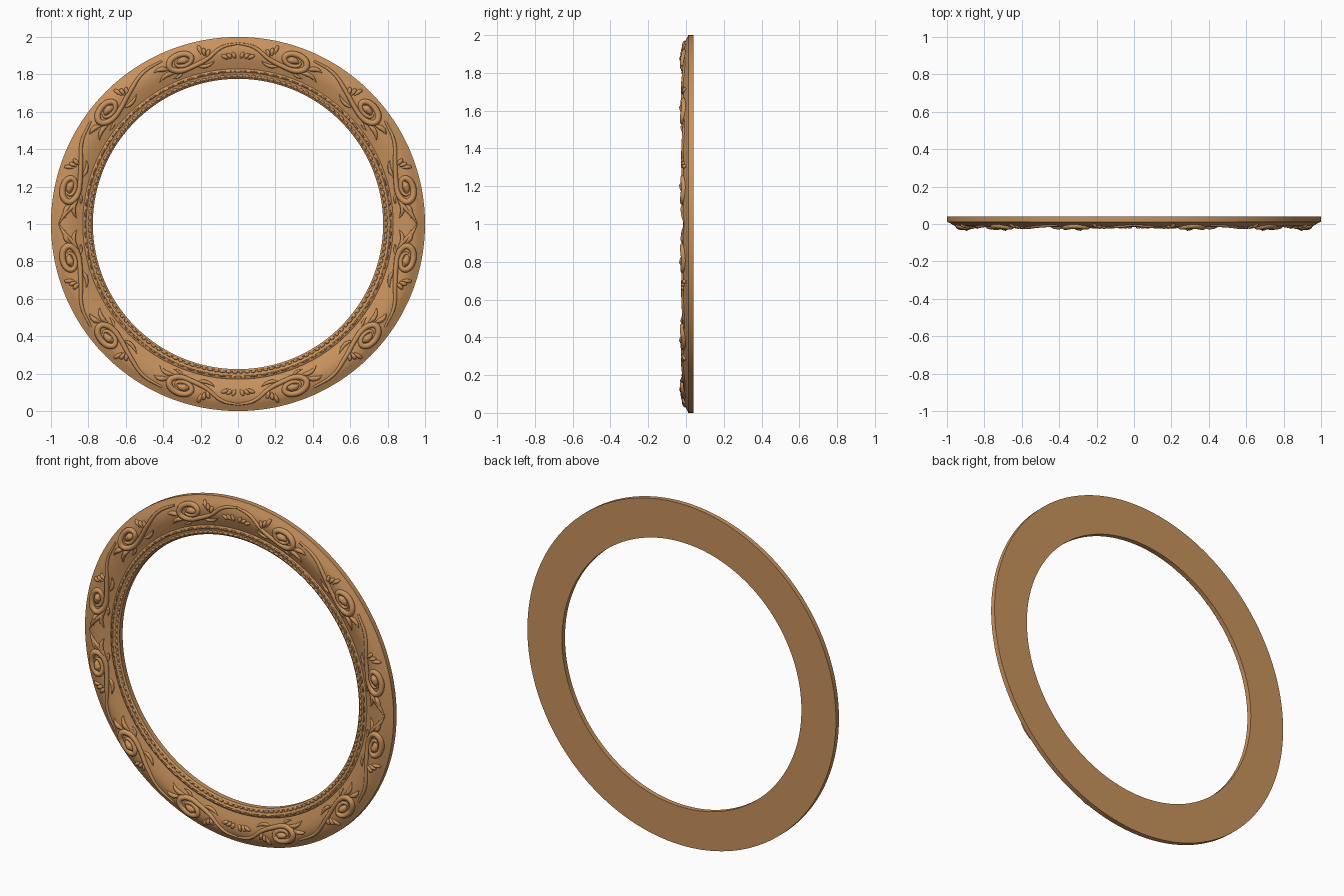
import bpy, bmesh, math, random
from mathutils import Matrix, Vector

random.seed(4)
cube = bpy.data.objects.get("Cube")
if cube:
    bpy.data.objects.remove(cube, do_unlink=True)

wood = bpy.data.materials.new("warm carved wood")
wood.use_nodes = True
color = (0.58, 0.29, 0.11, 1)
wood.diffuse_color = color
wood.node_tree.nodes["Principled BSDF"].inputs["Base Color"].default_value = color
CENTRE = (0, 0, 1)

# Moulding section: radius, depth, from the back outer edge round to the back inner edge
PROFILE = [(1, 0.04), (1, 0.012), (0.985, 0.006), (0.965, -0.007), (0.94, -0.015),
           (0.91, -0.016), (0.88, -0.01), (0.85, 0.0), (0.83, 0.007), (0.822, 0.002),
           (0.812, 0.001), (0.806, 0.006), (0.796, 0.006), (0.786, 0.004),
           (0.776, 0.012), (0.776, 0.04)]


def surface(r):
    """Depth of the moulding face at a radius."""
    for (r0, y0), (r1, y1) in zip(PROFILE[1:], PROFILE[2:]):
        if r1 <= r <= r0 and r0 > r1:
            return y0 + (y1 - y0) * (r0 - r) / (r0 - r1)
    return 0.01


def polar(angle, r, lift=0.0):
    a = math.radians(angle)
    return Vector((r * math.sin(a), surface(r) - lift, r * math.cos(a)))


def finish(obj, angle=40):
    obj.data.materials.clear()
    obj.data.materials.append(wood)
    bpy.ops.object.select_all(action='DESELECT')
    obj.select_set(True)
    bpy.context.view_layer.objects.active = obj
    bpy.ops.object.shade_smooth_by_angle(angle=math.radians(angle))


def mesh_object(name, bm):
    mesh = bpy.data.meshes.new(name)
    bm.to_mesh(mesh)
    bm.free()
    obj = bpy.data.objects.new(name, mesh)
    obj.location = CENTRE
    bpy.context.collection.objects.link(obj)
    return obj


# Round moulding
bm = bmesh.new()
verts = [bm.verts.new((r, y, 0)) for r, y in PROFILE]
edges = [bm.edges.new((v, verts[(i + 1) % len(verts)])) for i, v in enumerate(verts)]
bmesh.ops.spin(bm, geom=verts + edges, cent=(0, 0, 0), axis=(0, 1, 0),
               angle=math.tau, steps=192, use_duplicate=False)
bmesh.ops.remove_doubles(bm, verts=bm.verts[:], dist=0.0001)
bmesh.ops.recalc_face_normals(bm, faces=bm.faces[:])
finish(mesh_object("round_moulding", bm))


# Rows of worn beads around the opening
def bead_row(name, radius, count, length, width):
    bm = bmesh.new()
    for i in range(count):
        a = 360 * (i + 0.5) / count
        place = Matrix.Translation(polar(a, radius)) @ Matrix.Rotation(math.radians(a), 4, 'Y')
        size = random.uniform(0.75, 1.1)
        shape = Matrix.Diagonal((length * size, 0.006 * size, width, 1))
        bmesh.ops.create_icosphere(bm, subdivisions=2, radius=1, matrix=place @ shape)
    finish(mesh_object(name, bm), 60)


bead_row("inner_beading", 0.792, 150, 0.015, 0.008)
bead_row("outer_beading", 0.817, 90, 0.022, 0.005)


# Carved strokes for one quarter, mirrored to the other three
def carving(name, strokes):
    curve = bpy.data.curves.new(name, 'CURVE')
    curve.dimensions = '3D'
    curve.bevel_depth = 1.0
    curve.bevel_resolution = 2
    curve.resolution_u = 4
    curve.use_fill_caps = True
    for points, widths in strokes:
        spline = curve.splines.new('BEZIER')
        spline.bezier_points.add(len(points) - 1)
        for bp, (a, r), w in zip(spline.bezier_points, points, widths):
            bp.co = polar(a, r)
            bp.radius = w
            bp.handle_left_type = bp.handle_right_type = 'AUTO'
    obj = bpy.data.objects.new(name, curve)
    obj.location = CENTRE
    bpy.context.collection.objects.link(obj)
    bpy.ops.object.select_all(action='DESELECT')
    obj.select_set(True)
    bpy.context.view_layer.objects.active = obj
    bpy.ops.object.convert(target='MESH')
    obj = bpy.context.view_layer.objects.active
    mirror = obj.modifiers.new("four quarters", 'MIRROR')
    mirror.use_axis = (True, False, True)
    mirror.use_mirror_merge = False
    finish(obj, 60)


def stroke(points, width):
    """Swelling stroke with thin tips."""
    n = len(points) - 1
    return points, [width * (0.2 + 0.8 * math.sin(math.pi * i / n) ** 0.6) for i in range(n + 1)]


def leaf(a, r, da, dr, width, bend=0.012):
    """Teardrop leaf from a root, bowed outward."""
    pts = [(a + da * t, r + dr * t + bend * math.sin(math.pi * t)) for t in (0, 0.3, 0.65, 1)]
    return pts, [width * 0.4, width, width * 0.8, width * 0.1]


def scroll(a0, r0, lead):
    """Vine that runs in along the lead and curls round the scroll centre."""
    pts = list(lead)
    for i in range(15):
        t = i / 14
        phase = math.radians(-115 + 500 * t)
        size = 1 - 0.62 * t
        pts.append((a0 + 5.3 * size * math.cos(phase), r0 + 0.05 * size * math.sin(phase)))
    n = len(pts) - 1
    return pts, [0.006 + 0.011 * math.sin(math.pi * (i / n) ** 0.8) for i in range(n + 1)]


SCROLLS = [(19, 0.92, [(0, 0.965), (5, 0.95), (11, 0.895)]),
           (49, 0.922, [(25, 0.962), (32, 0.955), (39, 0.915)]),
           (78, 0.918, [(55, 0.96), (62, 0.945), (69, 0.9)])]

vines = [scroll(*s) for s in SCROLLS]
vines.append(stroke([(79, 0.866), (83, 0.88), (86.5, 0.925), (90, 0.958)], 0.013))
carving("scrolling_vines", vines)

leaves = []
for a, r, lead in SCROLLS:
    # Bud inside the curl
    leaves.append(leaf(a - 2.2, r - 0.008, 4.2, 0.006, 0.021, 0.008))
    # Fan of leaves on the outer side of the vine
    for k in range(3):
        leaves.append(leaf(a - 8.5 + k * 0.8, 0.905 + k * 0.012, -1.5 + k * 1.2,
                           0.035 + 0.006 * k, 0.012))
    # Tendrils trailing along the hollow
    leaves.append(leaf(a - 5, 0.868, -6, 0.012, 0.011, -0.012))
    leaves.append(leaf(a + 4, 0.875, 6, -0.012, 0.013, 0.014))
    leaves.append(leaf(a + 5.5, 0.905, 4.5, 0.02, 0.014, 0.01))
    leaves.append(leaf(a + 1, 0.861, 4, -0.012, 0.008, -0.006))
# Small shell at the top and bottom centres
for k in range(3):
    leaves.append(leaf(1 + 1.2 * k, 0.885, 1.0 + 0.8 * k, 0.036 - 0.008 * k, 0.012, 0.004))
carving("acanthus_leaves", leaves)
